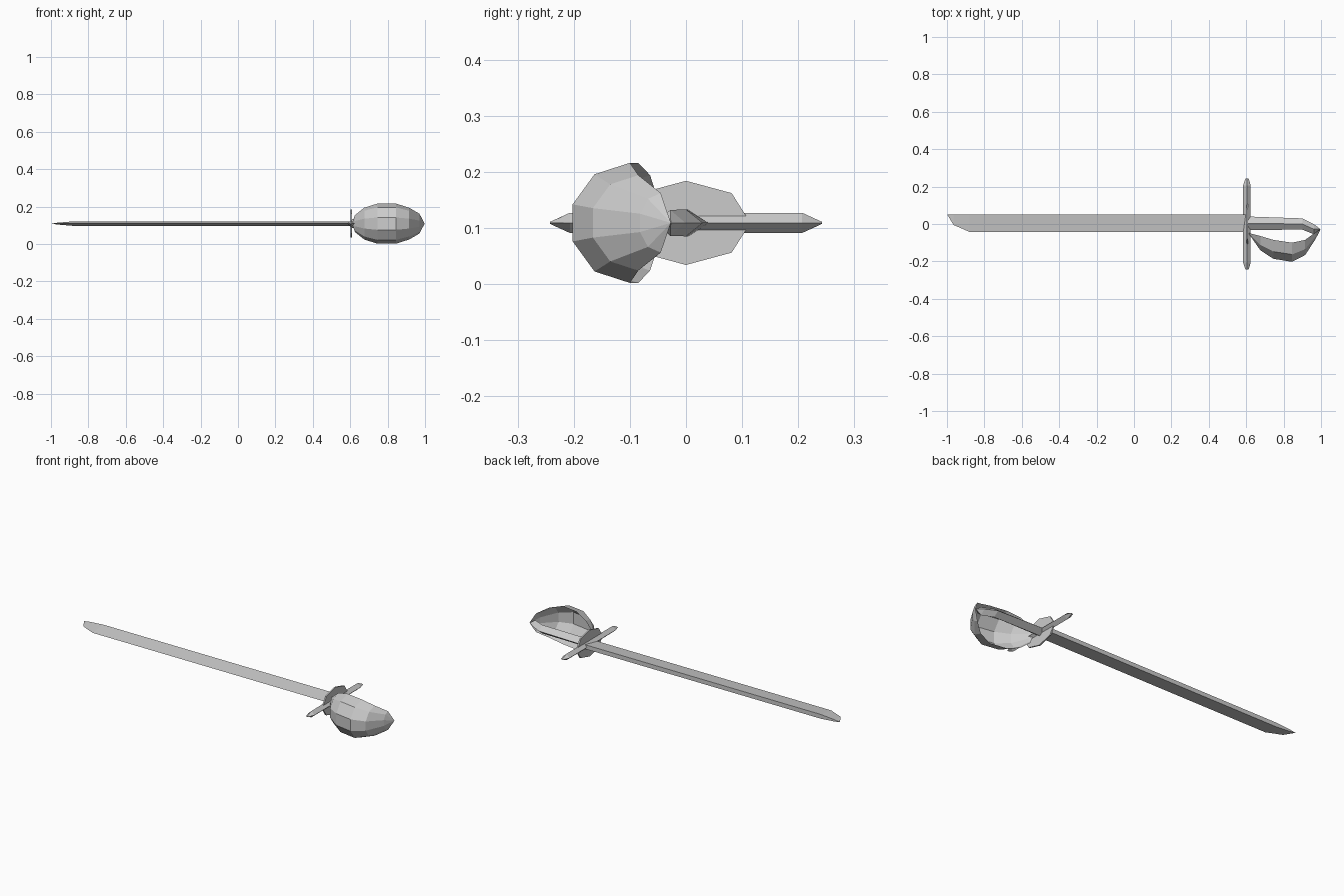
import bpy, bmesh, math

if "Cube" in bpy.data.objects:
    bpy.data.objects.remove(bpy.data.objects["Cube"])

Z = 0.109  # height of the sword's centre plane


def loft(name, rings, closed=True):
    """Skin a list of rings; one-point rings become tips, closed ones get end caps."""
    bm = bmesh.new()
    vs = [[bm.verts.new(p) for p in r] for r in rings]
    for a, b in zip(vs, vs[1:]):
        n = max(len(a), len(b))
        for i in range(n if closed else n - 1):
            j = (i + 1) % n
            if len(a) == 1:
                bm.faces.new((a[0], b[j], b[i]))
            elif len(b) == 1:
                bm.faces.new((a[i], a[j], b[0]))
            else:
                bm.faces.new((a[i], a[j], b[j], b[i]))
    if closed:
        for r in (vs[0], vs[-1]):
            if len(r) > 2:
                bm.faces.new(r)
    bmesh.ops.recalc_face_normals(bm, faces=bm.faces)
    mesh = bpy.data.meshes.new(name)
    bm.to_mesh(mesh)
    bm.free()
    ob = bpy.data.objects.new(name, mesh)
    bpy.context.collection.objects.link(ob)
    return ob


# Blade: wedge section, thick spine at +y, sharp edge at -y
blade = [(0.605, 0.05, -0.042, 0.012), (-0.88, 0.05, -0.042, 0.012),
         (-0.965, 0.05, -0.005, 0.005)]
loft("blade", [[(x, s, Z + t), (x, s, Z - t), (x, e, Z)] for x, s, e, t in blade]
     + [[(-0.998, 0.05, Z)]])

# Crossguard: diamond bar with chisel ends
bar = [(-0.242, 0.009, 0.002), (-0.207, 0.02, 0.018), (0.207, 0.02, 0.018), (0.242, 0.009, 0.002)]
loft("crossguard", [[(0.604 + w, y, Z), (0.604, y, Z + h), (0.604 - w, y, Z), (0.604, y, Z - h)]
                    for y, w, h in bar])

# Guard plate: thin eight-sided oval
loft("guard_plate", [[(x, 0.115 * math.cos(k * math.pi / 4), Z + 0.075 * math.sin(k * math.pi / 4))
                      for k in range(8)] for x in (0.602, 0.61)])

# Grip: diamond section bending toward the shell at its end
grip = [(0.608, 0.004, 0.036, 0.024), (0.90, 0.0, 0.03, 0.024), (0.962, -0.028, 0.027, 0.023)]
loft("grip", [[(x, y + w, Z), (x, y, Z + h), (x, y - w, Z), (x, y, Z - h)] for x, y, w, h in grip]
     + [[(0.996, -0.027, Z)]])

# Hand shell: open half bowl; stations are x, rim y, outer y, half height
shell = [(0.625, -0.051, -0.068, 0.045), (0.675, -0.064, -0.14, 0.085),
         (0.745, -0.085, -0.186, 0.107), (0.845, -0.1, -0.202, 0.107),
         (0.915, -0.085, -0.166, 0.085), (0.97, -0.045, -0.082, 0.053)]
arcs = []
for x, rim, outer, h in shell:
    depth = (rim - outer) / math.cos(math.radians(18))
    angles = [math.radians(90 - 36 * k) for k in range(6)]
    arcs.append([(x, rim - depth * math.cos(a), Z + h * math.sin(a)) for a in angles])
loft("hand_shell", [[(0.61, -0.047, Z)]] + arcs + [[(0.998, -0.027, Z)]], closed=False)
